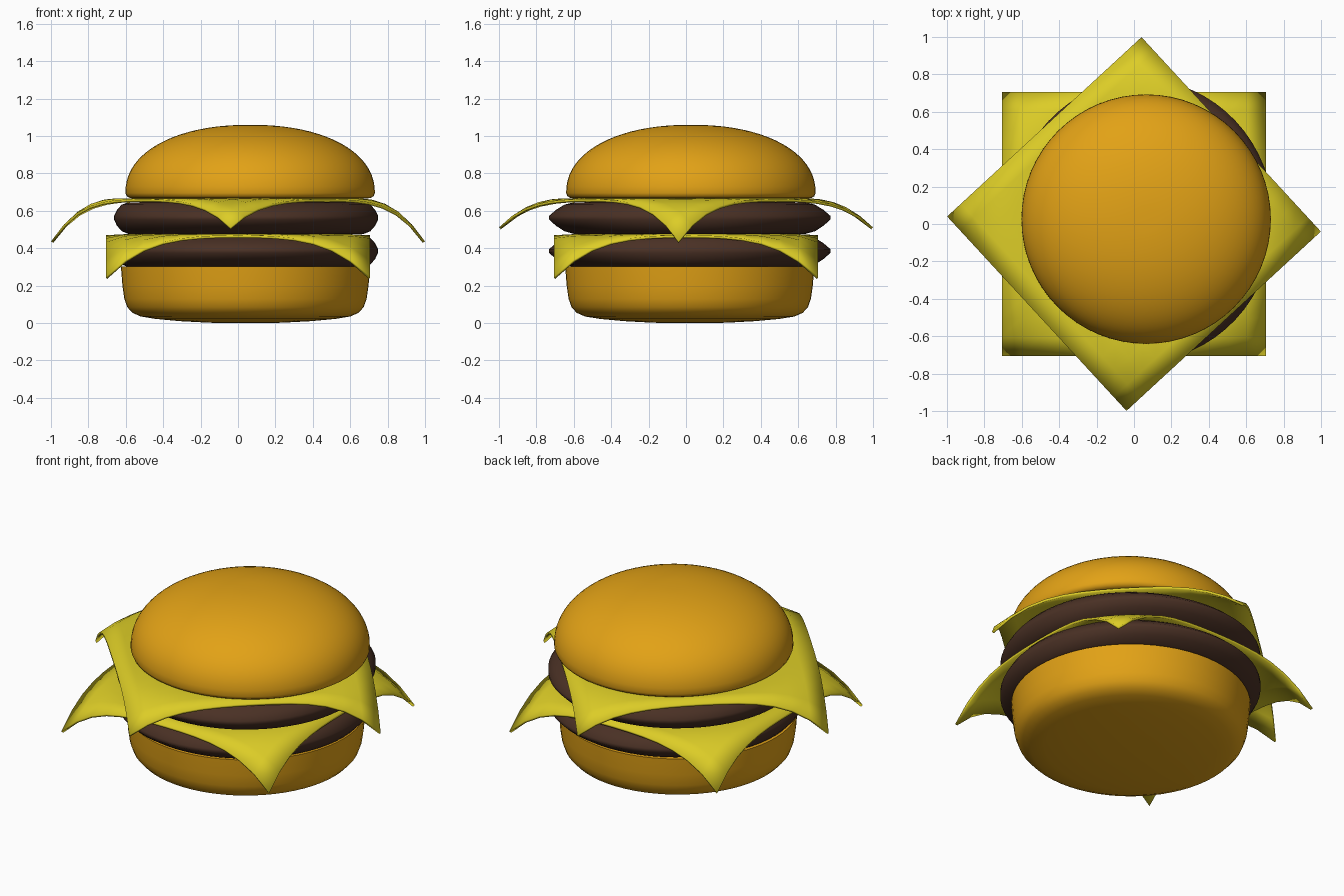
import bpy, bmesh, math
from mathutils import Matrix

if "Cube" in bpy.data.objects:
    bpy.data.objects.remove(bpy.data.objects["Cube"])


def material(name, rgb):
    m = bpy.data.materials.new(name)
    m.diffuse_color = (*rgb, 1)
    m.use_nodes = True
    m.node_tree.nodes["Principled BSDF"].inputs["Base Color"].default_value = m.diffuse_color
    return m


BUN = material("bun", (0.76, 0.36, 0.008))
MEAT = material("meat", (0.068, 0.03, 0.018))
CHEESE = material("cheese", (0.72, 0.61, 0.02))


def finish(bm, name, mat):
    bmesh.ops.recalc_face_normals(bm, faces=bm.faces[:])
    me = bpy.data.meshes.new(name)
    bm.to_mesh(me)
    bm.free()
    me.materials.append(mat)
    ob = bpy.data.objects.new(name, me)
    bpy.context.collection.objects.link(ob)
    bpy.ops.object.select_all(action='DESELECT')
    ob.select_set(True)
    bpy.context.view_layer.objects.active = ob
    bpy.ops.object.shade_smooth_by_angle(angle=math.radians(50))
    return ob


# Stack of elliptical rings (rx, ry, z), closed with a fan at each end
def rounded(name, rings, centre, mat, n=64):
    bm = bmesh.new()
    cx, cy = centre
    loops = []
    for rx, ry, z in rings:
        loops.append([bm.verts.new((cx + rx * math.cos(2 * math.pi * i / n),
                                    cy + ry * math.sin(2 * math.pi * i / n), z))
                      for i in range(n)])
    for a, b in zip(loops, loops[1:]):
        for i in range(n):
            j = (i + 1) % n
            bm.faces.new((a[i], a[j], b[j], b[i]))
    for loop, z in ((loops[0], rings[0][2]), (loops[-1], rings[-1][2])):
        c = bm.verts.new((cx, cy, z))
        for i in range(n):
            bm.faces.new((loop[i], loop[(i + 1) % n], c))
    return finish(bm, name, mat)


# Square slice whose corners droop
def slice_of_cheese(name, z, angle, drop_x, drop_y):
    bm = bmesh.new()
    bmesh.ops.create_grid(bm, x_segments=14, y_segments=14, size=0.707,
                          matrix=Matrix.Rotation(angle, 4, 'Z'))
    for v in bm.verts:
        r = math.hypot(v.co.x, v.co.y)
        t = max(0, (r - 0.63) / 0.37)
        w = (v.co.x / r) ** 2 if r > 0 else 0
        v.co.z = z - (drop_x * w + drop_y * (1 - w)) * t ** 2.4
    ob = finish(bm, name, CHEESE)
    if ob.data.polygons[0].normal.z < 0:
        ob.data.flip_normals()
    s = ob.modifiers.new("thickness", 'SOLIDIFY')
    s.thickness = 0.014
    s.offset = -1


# Bottom bun
low = [(0.2, 0.002), (0.35, 0.01), (0.48, 0.022), (0.56, 0.035), (0.605, 0.055),
       (0.632, 0.085), (0.648, 0.13), (0.658, 0.2), (0.666, 0.302)]
rounded("bottom_bun", [(0.12, 0.12, 0)] + [(r, r, z) for r, z in low], (0.04, 0.02), BUN)

# Two patties
patty = [(0.4, 0.4, 0.0), (0.63, 0.62, 0.002), (0.665, 0.67, 0.016),
         (0.69, 0.715, 0.045), (0.706, 0.752, 0.078), (0.706, 0.752, 0.098),
         (0.69, 0.715, 0.13), (0.665, 0.67, 0.158), (0.63, 0.62, 0.17), (0.4, 0.4, 0.173)]
for name, z in (("lower_patty", 0.297), ("upper_patty", 0.475)):
    rounded(name, [(a, b, z + c) for a, b, c in patty], (0.043, 0.02), MEAT)

# Two cheese slices
slice_of_cheese("lower_cheese", 0.475, 0, 0.23, 0.23)
slice_of_cheese("upper_cheese", 0.667, math.radians(42.7), 0.23, 0.155)

# Top bun: flat base curving into a dome
dome = [(0.5, 0.665), (0.62, 0.665), (0.645, 0.669), (0.66, 0.678)]
for i in range(20):
    a = i / 20 * math.pi / 2
    dome.append((0.667 * math.cos(a) ** 0.92, 0.695 + 0.365 * math.sin(a) ** 0.92))
rounded("top_bun", [(r, r, z) for r, z in dome], (0.065, 0.026), BUN)
